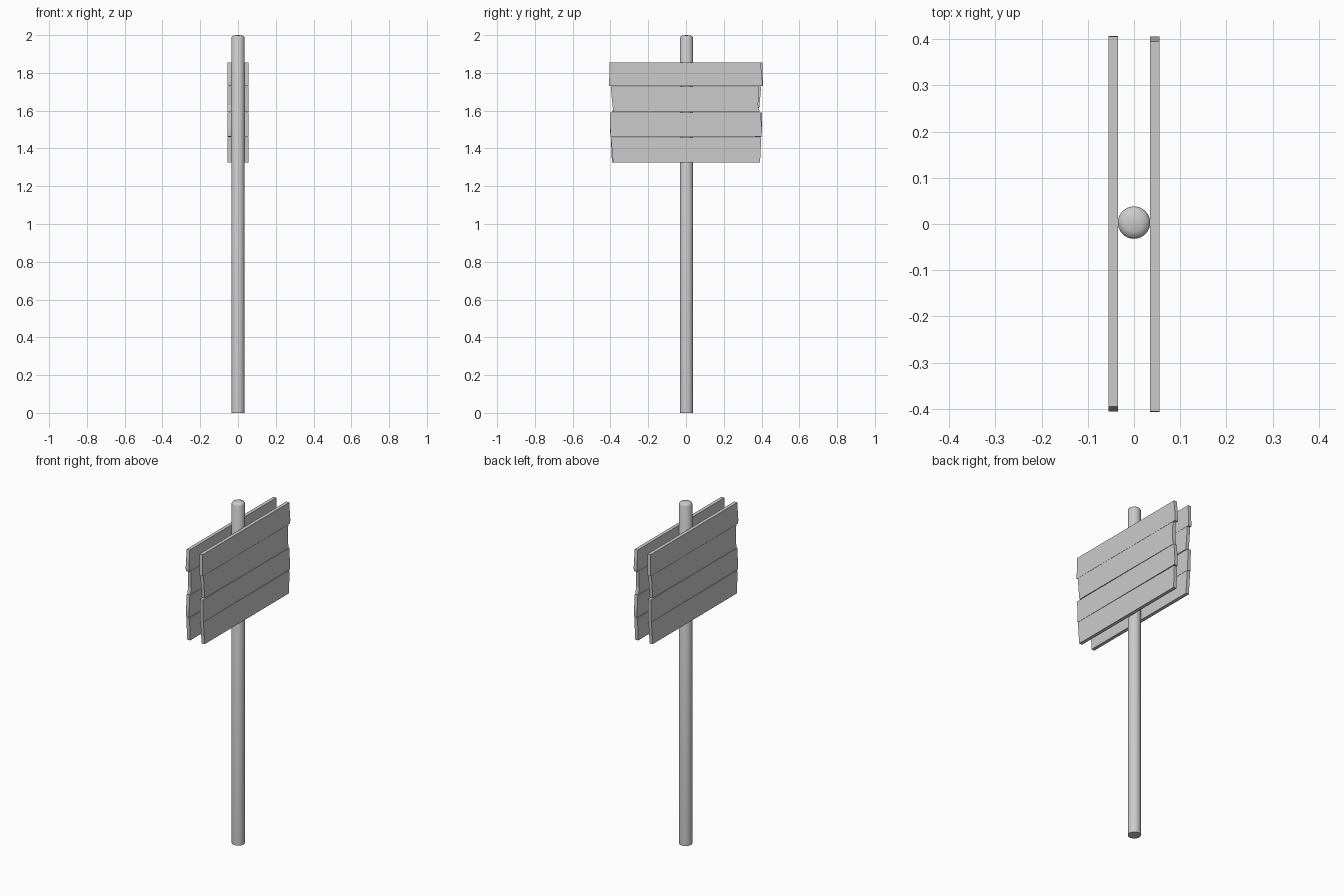
import bpy, bmesh, math

if "Cube" in bpy.data.objects:
    bpy.data.objects.remove(bpy.data.objects["Cube"], do_unlink=True)

gray = bpy.data.materials.new("plain_gray")
gray.use_nodes = True
COLOR = (0.6, 0.6, 0.6, 1)
gray.diffuse_color = COLOR
gray.node_tree.nodes["Principled BSDF"].inputs["Base Color"].default_value = COLOR


def finish(name, bm):
    bmesh.ops.recalc_face_normals(bm, faces=bm.faces)
    mesh = bpy.data.meshes.new(name)
    bm.to_mesh(mesh)
    bm.free()
    mesh.materials.append(gray)
    ob = bpy.data.objects.new(name, mesh)
    bpy.context.collection.objects.link(ob)
    return ob


# Round post with a softly domed top, spun from a profile
bm = bmesh.new()
profile = [(0, 0), (0.035, 0), (0.035, 1.985), (0.031, 1.993), (0.02, 1.998), (0, 2)]
verts = [bm.verts.new((r, 0, z)) for r, z in profile]
edges = [bm.edges.new(pair) for pair in zip(verts, verts[1:])]
bmesh.ops.spin(bm, geom=verts + edges, cent=(0, 0, 0), axis=(0, 0, 1),
               angle=math.tau, steps=32)
bmesh.ops.remove_doubles(bm, verts=bm.verts, dist=0.0001)
post = finish("post", bm)
post.location.y = 0.003
bpy.context.view_layer.objects.active = post
post.select_set(True)
bpy.ops.object.shade_smooth_by_angle(angle=math.radians(40))


def plank(name, outline, side):
    """Extrude a (y, z) outline; side -1 turns it half way round the post."""
    bm = bmesh.new()
    face = bm.faces.new([bm.verts.new((side * 0.035, side * y, z)) for y, z in outline])
    grown = bmesh.ops.extrude_face_region(bm, geom=[face])["geom"]
    bmesh.ops.translate(bm, vec=(side * 0.02, 0, 0),
                        verts=[v for v in grown if isinstance(v, bmesh.types.BMVert)])
    finish(name, bm)


# Four uneven planks per sign face, top to bottom
planks = [
    [(-0.405, 1.855), (-0.407, 1.73), (0.403, 1.73), (0.405, 1.75), (0.395, 1.855)],
    [(-0.398, 1.729), (-0.392, 1.66), (-0.385, 1.594), (0.39, 1.592),
     (0.382, 1.63), (0.386, 1.729)],
    [(-0.403, 1.589), (-0.4, 1.46), (0.4, 1.462), (0.402, 1.5), (0.395, 1.59)],
    [(-0.398, 1.459), (-0.386, 1.325), (0.392, 1.325), (0.398, 1.457)],
]
for label, side in (("left", 1), ("right", -1)):
    for i, outline in enumerate(planks, 1):
        plank(f"{label}_plank_{i}", outline, side)
